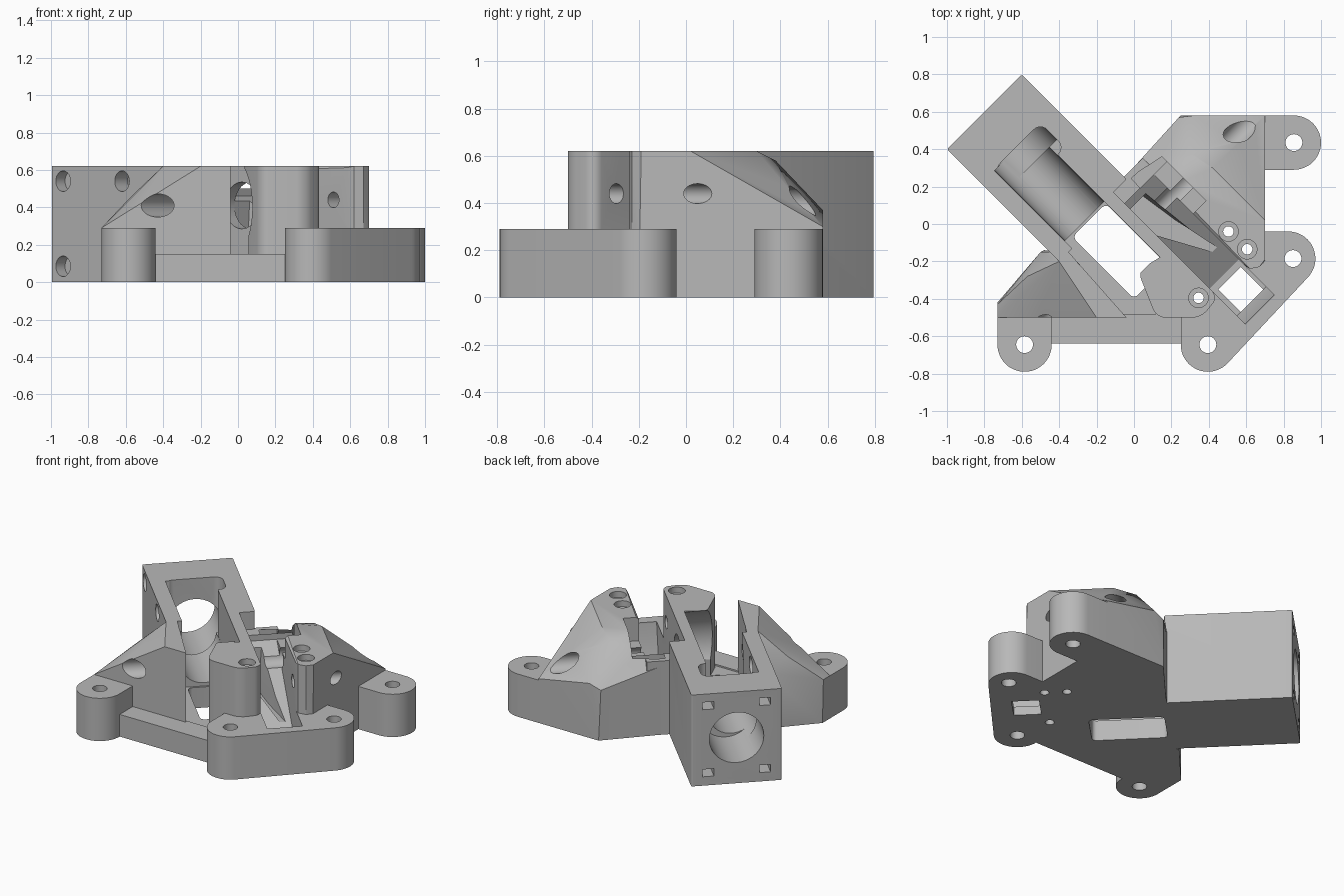
import bpy, bmesh, math
from mathutils import Vector

if "Cube" in bpy.data.objects:
    bpy.data.objects.remove(bpy.data.objects["Cube"])

grey = bpy.data.materials.new("plain_grey")
grey.use_nodes = True
grey.diffuse_color = (0.48, 0.48, 0.48, 1)
grey.node_tree.nodes["Principled BSDF"].inputs["Base Color"].default_value = grey.diffuse_color

ALONG = Vector((1, -1, 0)).normalized()
ACROSS = Vector((1, 1, 0)).normalized()
UP = Vector((0, 0, 1))


def diag(s, t, z=0.0):
    """Point from diagonal coordinates s = x - y, t = x + y."""
    return Vector(((s + t) / 2, (t - s) / 2, z))


def finish(name, bm):
    bmesh.ops.recalc_face_normals(bm, faces=bm.faces)
    mesh = bpy.data.meshes.new(name)
    bm.to_mesh(mesh)
    bm.free()
    mesh.materials.append(grey)
    ob = bpy.data.objects.new(name, mesh)
    bpy.context.collection.objects.link(ob)
    return ob


def hull(name, points):
    bm = bmesh.new()
    for p in points:
        bm.verts.new(p)
    res = bmesh.ops.convex_hull(bm, input=bm.verts)
    loose = [v for v in bm.verts if not v.link_faces]
    bmesh.ops.delete(bm, geom=loose, context='VERTS')
    bmesh.ops.dissolve_limit(bm, angle_limit=0.01, verts=bm.verts, edges=bm.edges)
    return finish(name, bm)


def extrude(name, points, vec, rounding=0.0):
    bm = bmesh.new()
    face = bm.faces.new([bm.verts.new(p) for p in points])
    res = bmesh.ops.extrude_face_region(bm, geom=[face])
    bmesh.ops.translate(bm, verts=[g for g in res["geom"] if isinstance(g, bmesh.types.BMVert)], vec=vec)
    if not any(f.is_valid and len(f.verts) == len(points) and f is face for f in bm.faces):
        bm.faces.new([v for v in face.verts])
    if rounding:
        axis = Vector(vec).normalized()
        edges = [e for e in bm.edges
                 if abs((e.verts[0].co - e.verts[1].co).normalized().dot(axis)) > 0.99]
        bmesh.ops.bevel(bm, geom=edges, offset=rounding, segments=6, profile=0.5, affect='EDGES')
    return finish(name, bm)


def prism(name, pts, z0, z1, rounding=0.0):
    return extrude(name, [Vector((x, y, z0)) for x, y in pts], UP * (z1 - z0), rounding)


def slab(name, s0, s1, t0, t1, z0, z1, rounding=0.0):
    pts = [diag(s0, t0, z0), diag(s1, t0, z0), diag(s1, t1, z0), diag(s0, t1, z0)]
    return extrude(name, pts, UP * (z1 - z0), rounding)


def rod(name, start, axis, length, r, n=40):
    a = axis.orthogonal().normalized()
    b = axis.cross(a)
    pts = [Vector(start) + (a * math.cos(k * math.tau / n) + b * math.sin(k * math.tau / n)) * r
           for k in range(n)]
    return extrude(name, pts, axis * length)


def pad(name, discs, corners, top):
    flat = list(corners)
    for x, y, r in discs:
        flat += [(x + r * math.cos(k * math.tau / 48), y + r * math.sin(k * math.tau / 48))
                 for k in range(48)]
    return hull(name, [(x, y, z) for x, y in flat for z in (0, top)])


TOP, EAR = 0.62, 0.29
solids, cuts = [], []

# Diagonal motor block, dividing wall and post
body = slab("mount_bracket", -1.4, -0.28, -0.6, 0.2, 0, TOP, 0.012)
solids.append(slab("side_wall", -0.6, -0.2, -0.6, -0.46, 0, TOP))
solids.append(slab("dividing_wall", -0.5, 0.6, -0.04, 0.06, 0, TOP))
solids.append(slab("pocket_rim", -0.305, -0.1, -0.04, 0.4, 0, 0.5))
solids.append(prism("post", [(0.02, -0.25), (0.12, -0.5), (0.36, -0.5), (0.45, -0.39), (0.2, -0.14)],
                    0, TOP, 0.045))

# Sloped bodies either side
solids.append(hull("left_body", [
    (-0.73, -0.5, 0), (-0.73, -0.42, 0), (-0.48, -0.14, 0), (-0.35, -0.15, 0), (-0.04, -0.5, 0),
    (-0.73, -0.5, EAR), (-0.73, -0.43, EAR), (-0.57, -0.28, 0.46), (-0.5, -0.15, 0.38),
    (-0.04, -0.5, TOP), (-0.2, -0.5, TOP), (-0.4, -0.2, TOP), (-0.35, -0.15, TOP)]))
solids.append(hull("right_body", [
    (-0.05, 0.25, 0), (0.25, 0.58, 0), (0.7, 0.58, 0), (0.7, -0.2, 0), (0.62, -0.24, 0), (0.1, 0.1, 0),
    (-0.05, 0.25, 0.48), (0.24, 0.57, 0.34), (0.32, 0.58, 0.37), (0.7, 0.58, 0.3),
    (0.7, 0.02, TOP), (0.42, 0.3, TOP), (0.3, 0.38, 0.58), (0.2, 0.2, TOP),
    (0.7, -0.19, TOP), (0.67, -0.23, TOP), (0.62, -0.24, TOP), (0.67, -0.23, 0)]))

# Base, front bar and screw ears
solids.append(prism("base", [(-0.4, -0.51), (0.3, -0.51), (0.7, -0.1), (0.3, 0.3), (-0.4, 0.1)], 0, 0.14))
solids.append(prism("front_bar", [(-0.5, -0.64), (0.3, -0.64), (0.3, -0.48), (-0.5, -0.48)], 0, 0.15))
ears = [(-0.585, -0.645), (0.395, -0.645), (0.85, -0.185), (0.855, 0.435)]
solids.append(pad("left_ear", [(-0.585, -0.645, 0.145)], [(-0.73, -0.47), (-0.44, -0.47)], EAR))
solids.append(pad("front_ears", [(0.395, -0.645, 0.145), (0.825, -0.185, 0.145)],
                  [(0.25, -0.49), (0.6, -0.04)], EAR))
solids.append(pad("back_ear", [(0.855, 0.435, 0.145)], [(0.65, 0.58), (0.65, 0.29)], EAR))

# Motor pocket with round floor, bore and gear clearance
cuts.append(rod("bore", diag(-1.5, -0.2, 0.31), ALONG, 0.45, 0.17))
cuts.append(rod("pocket_floor", diag(-1.03, -0.25, 0.31), ALONG, 0.62, 0.148))
cuts.append(slab("pocket", -1.03, 0.1, -0.46, -0.04, 0.31, 0.8))
cuts.append(slab("pocket_head", -1.04, -0.78, -0.46, 0.04, 0.3, 0.8, 0.05))
cuts.append(rod("gear_clearance", diag(0.1, -0.51, 0.4), ACROSS, 0.47 / math.sqrt(2), 0.26, 64))
cuts.append(slab("floor_window", -0.26, 0.4, -0.4, -0.041, -0.1, 0.35, 0.03))

# Sloping trough, its side notch and the slot in the floor
trough = [(-0.16, 0.8), (-0.16, 0.46), (0.75, 0.06), (1.04, 0.06), (1.13, 0.28), (1.13, 0.8)]
cuts.append(extrude("trough", [diag(s, 0.06, z) for s, z in trough], ACROSS * 0.31 / math.sqrt(2)))
cuts.append(slab("side_notch", -0.16, 0.26, 0.3, 0.51, 0.46, 0.8))
cuts.append(slab("rim_notch", -0.4, -0.1, 0.21, 0.51, 0.5, 0.8))
cuts.append(slab("floor_slot", 0.8, 1.04, 0.1, 0.34, -0.1, 0.3))

# Shaft and clamp holes across the body
cuts.append(rod("shaft_hole", diag(0.07, -1.6, 0.41), ACROSS, 2.4, 0.062))
cuts.append(rod("bearing_hole", diag(0.08, -0.2, 0.41), ACROSS, 0.24, 0.125))
cuts.append(rod("clamp_hole", diag(0.65, -0.12, 0.44), ACROSS, 0.9, 0.042))

# Ear holes and counterbored top screws
for x, y in ears:
    cuts.append(rod("ear_hole", (x, y, -0.1), UP, 0.6, 0.045))
for x, y in [(0.505, -0.04), (0.605, -0.135), (0.345, -0.395)]:
    cuts.append(rod("screw_hole", (x, y, -0.1), UP, 0.9, 0.028))
    cuts.append(rod("screw_recess", (x, y, 0.58), UP, 0.2, 0.052))

# Motor screw slots on the end and side faces
for z in (0.085, 0.54):
    for t in (-0.45, 0.05):
        w = 0.025
        cuts.append(slab("motor_slot", -1.5, -1.2, t - 0.05, t + 0.05, z - w, z + w))
    cuts.append(rod("side_recess", diag(-1.27, -0.7, z), ACROSS, 0.14, 0.055))
cuts.append(rod("side_recess", diag(-0.64, -0.7, 0.54), ACROSS, 0.2, 0.055))

# Join and cut
bpy.context.view_layer.objects.active = body
for group, op in ((solids, 'UNION'), (cuts, 'DIFFERENCE')):
    for ob in group:
        mod = body.modifiers.new("shape", 'BOOLEAN')
        mod.operation, mod.object, mod.solver = op, ob, 'EXACT'
        bpy.ops.object.modifier_apply(modifier=mod.name)
        bpy.data.objects.remove(ob)

body.select_set(True)
bpy.ops.object.shade_smooth_by_angle(angle=math.radians(30))
